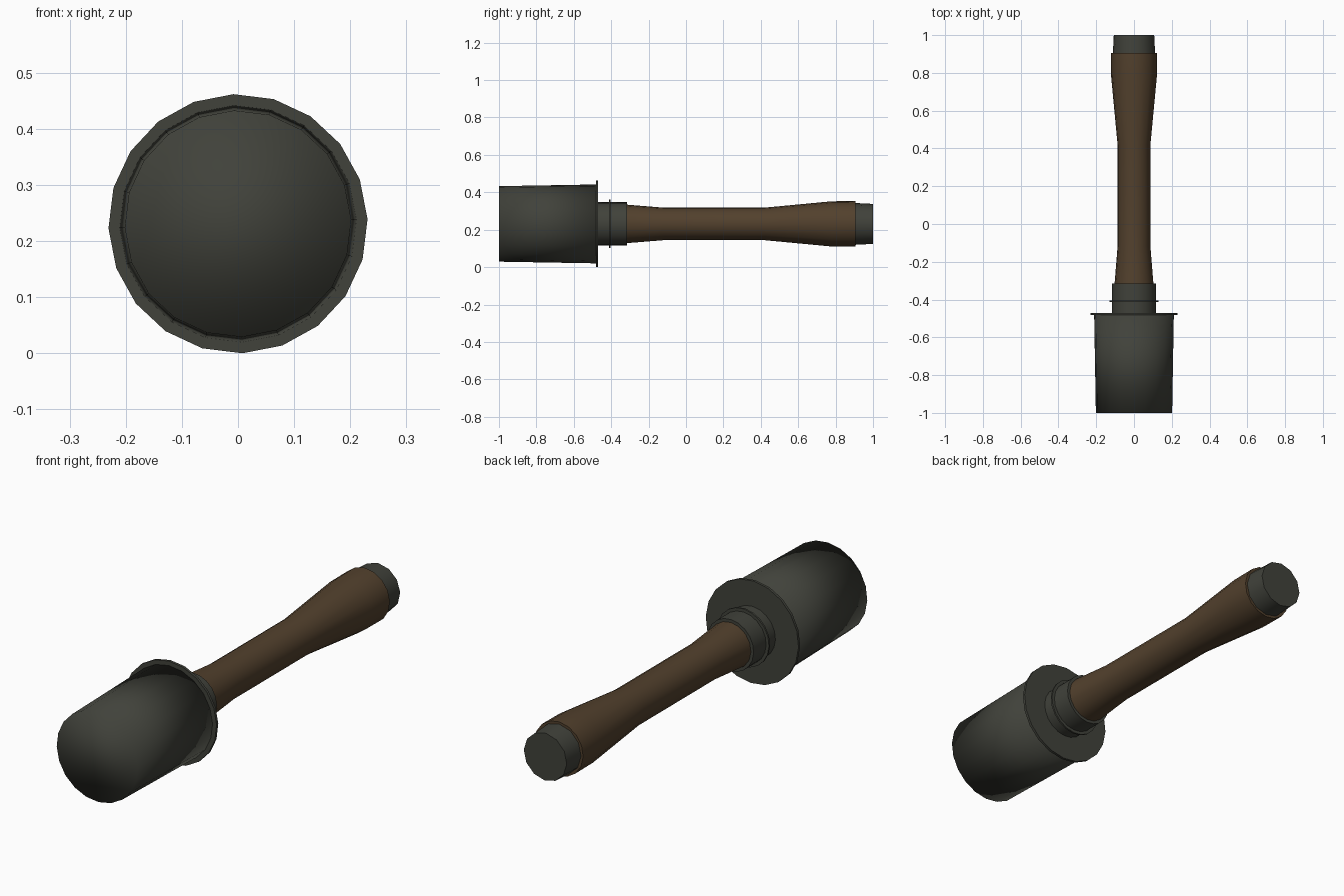
import bpy, bmesh, math

if "Cube" in bpy.data.objects:
    bpy.data.objects.remove(bpy.data.objects["Cube"])

CZ = 0.231  # height of the long axis


def material(name, rgb):
    m = bpy.data.materials.new(name)
    m.diffuse_color = (*rgb, 1)
    m.use_nodes = True
    m.node_tree.nodes["Principled BSDF"].inputs["Base Color"].default_value = m.diffuse_color
    return m


metal = material("dark grey green metal", (0.052, 0.054, 0.043))
wood = material("brown wood", (0.085, 0.052, 0.026))


def lathe(name, profile, sides, mat, turn=0.0, angle=40):
    """Closed solid turned around the y axis from (y, radius) points."""
    bm = bmesh.new()
    rings = []
    for y, r in profile:
        ring = []
        for i in range(sides):
            a = math.radians(turn) + 2 * math.pi * i / sides
            ring.append(bm.verts.new((r * math.cos(a), y, CZ + r * math.sin(a))))
        rings.append(ring)
    for a, b in zip(rings, rings[1:]):
        for i in range(sides):
            j = (i + 1) % sides
            bm.faces.new((a[i], a[j], b[j], b[i]))
    bm.faces.new(rings[0])
    bm.faces.new(rings[-1])
    bmesh.ops.recalc_face_normals(bm, faces=bm.faces)
    mesh = bpy.data.meshes.new(name)
    bm.to_mesh(mesh)
    bm.free()
    mesh.materials.append(mat)
    ob = bpy.data.objects.new(name, mesh)
    bpy.context.collection.objects.link(ob)
    bpy.ops.object.select_all(action='DESELECT')
    ob.select_set(True)
    bpy.context.view_layer.objects.active = ob
    bpy.ops.object.shade_smooth_by_angle(angle=math.radians(angle))
    return ob


# Head canister, its front softly shaded into the side
lathe("head", [(-1.0, 0.202), (-0.48, 0.211)], 20, metal, 2, 100)
# Wide rim behind the head
lathe("head_rim", [(-0.482, 0.231), (-0.47, 0.231)], 20, metal, 2)
# Neck socket with a thin ring
lathe("neck", [(-0.475, 0.116), (-0.412, 0.116), (-0.412, 0.13),
               (-0.404, 0.13), (-0.404, 0.116), (-0.315, 0.116)], 20, metal, 2)
# Wooden handle, waisted and swelling to the end
lathe("handle", [(-0.33, 0.104), (-0.12, 0.087), (0.42, 0.087),
                 (0.78, 0.121), (0.905, 0.122)], 16, wood, 2)
# End cap
lathe("end_cap", [(0.90, 0.112), (1.0, 0.107)], 12, metal, 2)
